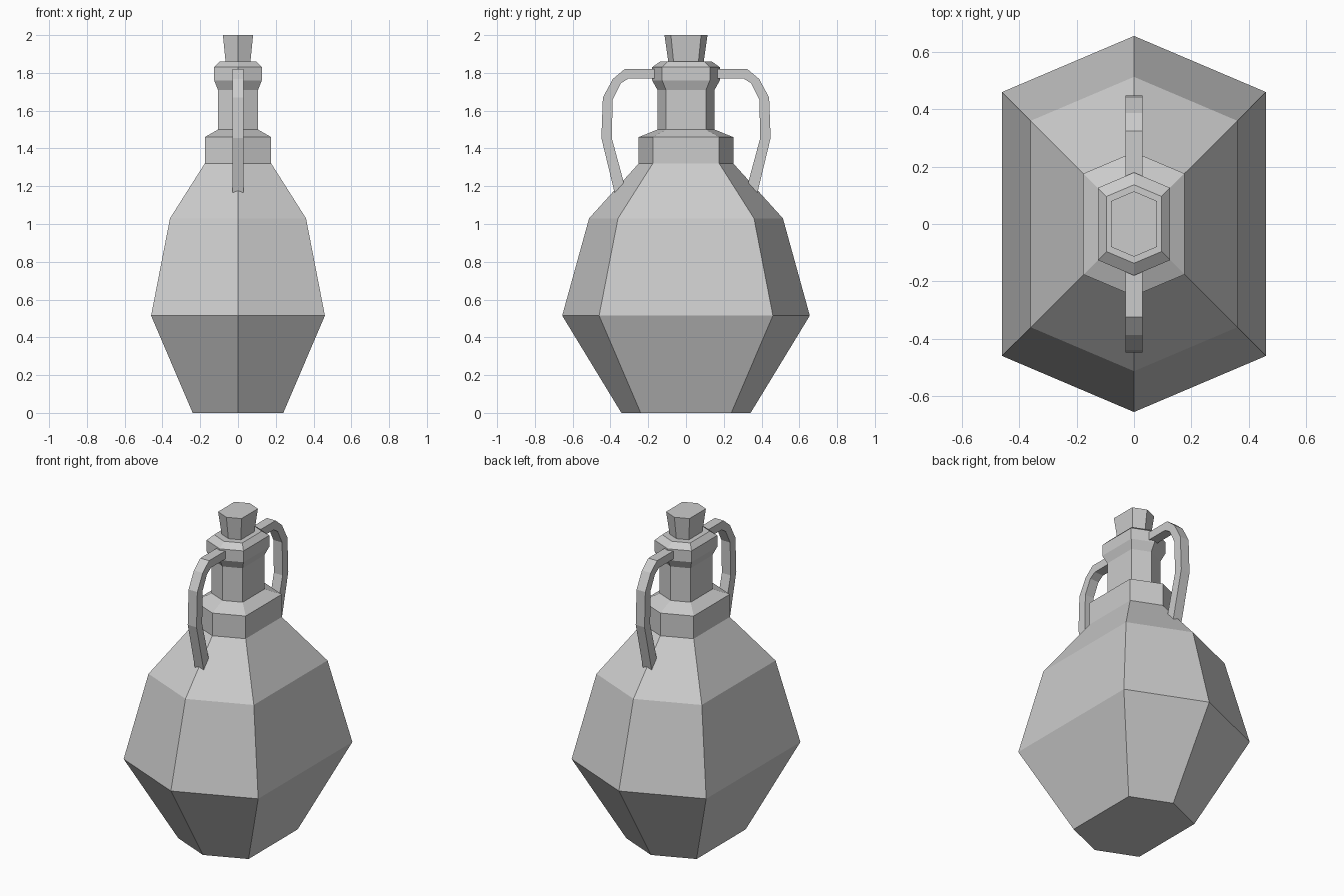
import bpy

if "Cube" in bpy.data.objects:
    bpy.data.objects.remove(bpy.data.objects["Cube"])

RATIO = 1.425  # long (y) corner distance relative to half width (x)


def make_object(name, verts, faces):
    mesh = bpy.data.meshes.new(name)
    mesh.from_pydata(verts, [], faces)
    mesh.update()
    obj = bpy.data.objects.new(name, mesh)
    bpy.context.collection.objects.link(obj)
    return obj


def loft(name, rings):
    """Skin a stack of equal-sized vertex rings with capped ends."""
    n = len(rings[0])
    verts = [v for ring in rings for v in ring]
    faces = [tuple(reversed(range(n))), tuple(range(len(verts) - n, len(verts)))]
    for k in range(len(rings) - 1):
        for i in range(n):
            j = (i + 1) % n
            faces.append((k * n + i, k * n + j, (k + 1) * n + j, (k + 1) * n + i))
    return make_object(name, verts, faces)


def hexagon(w, z):
    b = w * RATIO
    return [(0, -b, z), (w, -w, z), (w, w, z), (0, b, z), (-w, w, z), (-w, -w, z)]


# Body, collar, neck and lip: (half width, height)
body = [(0.24, 0), (0.46, 0.515), (0.36, 1.03), (0.176, 1.32), (0.176, 1.46),
        (0.106, 1.50), (0.106, 1.71), (0.126, 1.76), (0.126, 1.83), (0.096, 1.86)]
loft("flask_body", [hexagon(w, z) for w, z in body])

# Stopper, flaring upwards
loft("stopper", [hexagon(0.065, 1.85), hexagon(0.08, 2.0)])

# Handles: outer and inner (y, z) edges of the strap, from lip to shoulder
outer = [(0.15, 1.82), (0.325, 1.82), (0.387, 1.768), (0.44, 1.67), (0.448, 1.455), (0.378, 1.165)]
inner = [(0.15, 1.77), (0.305, 1.77), (0.345, 1.745), (0.388, 1.66), (0.393, 1.455), (0.328, 1.215)]
HALF = 0.03
for name, side in (("front_handle", -1), ("back_handle", 1)):
    rings = []
    for (yo, zo), (yi, zi) in zip(outer, inner):
        ring = [(-HALF, side * yo, zo), (-HALF, side * yi, zi),
                (HALF, side * yi, zi), (HALF, side * yo, zo)]
        rings.append(ring if side > 0 else ring[::-1])
    loft(name, rings)
